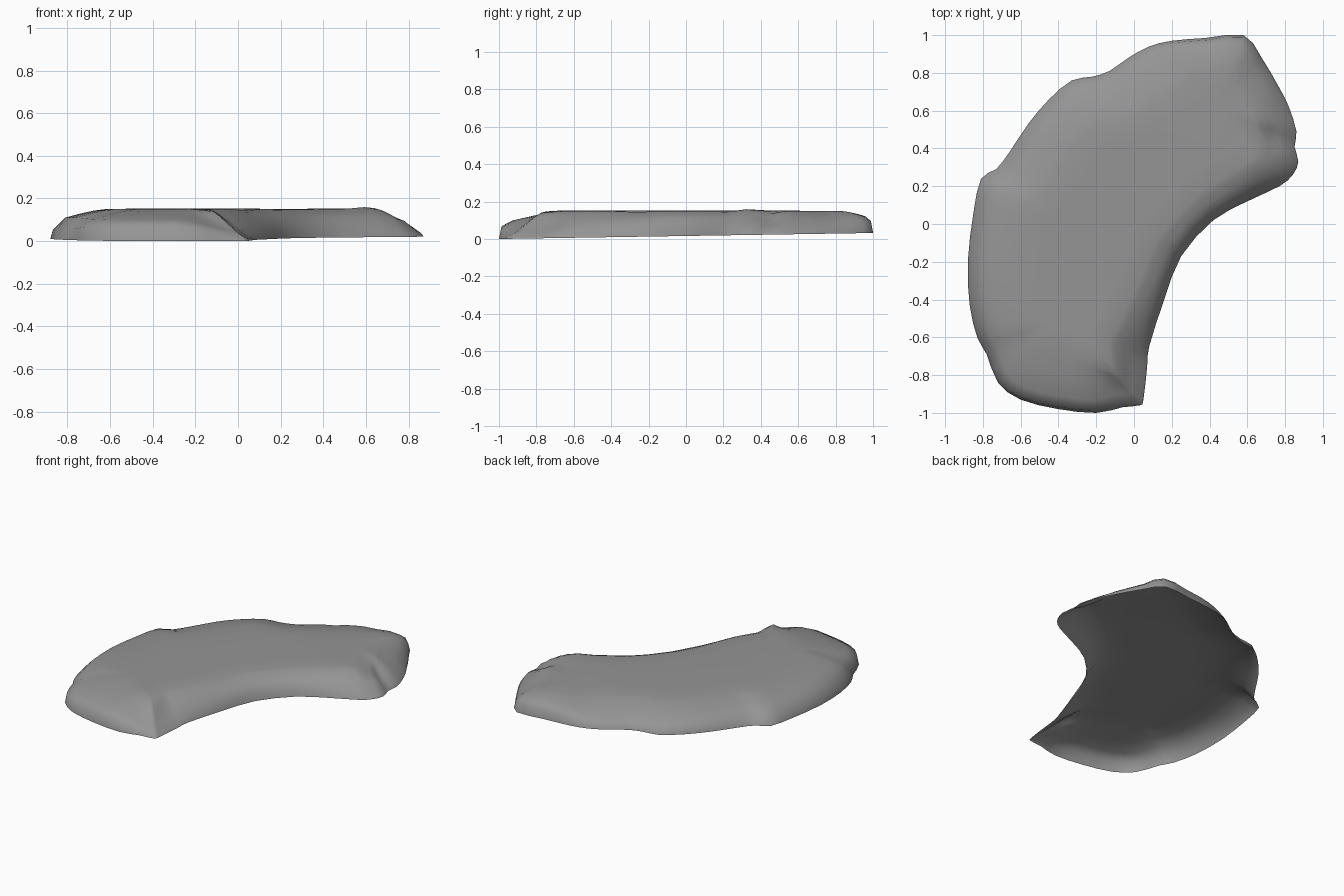
import bpy, bmesh, math
from mathutils import Vector
from mathutils.geometry import intersect_point_line

cube = bpy.data.objects.get("Cube")
if cube:
    bpy.data.objects.remove(cube, do_unlink=True)

stone = bpy.data.materials.new("grey stone")
stone.use_nodes = True
colour = (0.3, 0.3, 0.3, 1)
stone.diffuse_color = colour
stone.node_tree.nodes["Principled BSDF"].inputs["Base Color"].default_value = colour

# Footprint of the slab, anticlockwise from the front tip
OUTLINE = [(.03, -.96), (.05, -.93), (.07, -.75), (.08, -.65), (.16, -.4), (.25, -.17),
           (.42, .02), (.6, .12), (.77, .2), (.84, .26), (.87, .33), (.85, .41), (.86, .49),
           (.82, .62), (.77, .72), (.67, .89), (.58, 1), (.38, .985), (.2, .97), (.08, .94),
           (-.03, .88), (-.13, .81), (-.22, .78), (-.33, .76), (-.45, .66), (-.56, .53),
           (-.66, .38), (-.73, .29), (-.81, .24), (-.85, .06), (-.88, -.2), (-.87, -.43),
           (-.83, -.6), (-.78, -.69), (-.72, -.84), (-.6, -.93), (-.4, -.98), (-.2, -1), (-.06, -.97)]
# Ridge line that the rings shrink towards
SPINE = [Vector(p) for p in [(-.36, -.5), (-.34, -.1), (-.1, .3), (.42, .62)]]
# Dents and bumps: x, y, radius, height
FEATURES = [(.74, .45, .08, -.03), (.62, .29, .08, .012), (.1, -.32, .1, -.012),
            (.2, .18, .12, -.005), (-.05, -.84, .12, -.02), (.3, .75, .2, -.005)]
TOP = .152


def nearest_on_spine(p):
    nearest = []
    for a, b in zip(SPINE, SPINE[1:]):
        f = intersect_point_line(p, a, b)[1]
        nearest.append(a.lerp(b, min(1, max(0, f))))
    return min(nearest, key=lambda q: (q - p).length)


def base_height(p):
    return .016 * (p.y + 1)


def edge_shape(p):
    """Wall height, shoulder inset, shoulder height and plateau inset for one edge."""
    if p.y < -.62 and p.x > -.1:      # low front ledge
        return .012, .08, .05, .24
    if p.y < -.75:                    # front end
        return .07, .07, .09, .36
    if p.x < -.65 and p.y > .1:       # outer corner
        return .02, .07, .085, .27
    if p.x < -.65:                    # outer side
        return .04, .07, .1, .26
    if p.y > .8 and p.x > .5:         # back corner
        return .045, .06, .1, .19
    if p.y > .9 and p.x > .25:        # back end
        return .075, .03, .12, .15
    if p.y > .7 and p.x < .3:         # back side
        return .03, .06, .08, .28
    if p.x > .7:                      # end lobe
        return .015, .1, .09, .23
    if p.x > 0:                       # hollow side
        return .04, .05, .1, .16
    return .04, .07, .095, .27


# Rounded footprint: one extra point between neighbours
corners = [Vector(p) for p in OUTLINE]
count = len(corners)
edge = []
for i, p in enumerate(corners):
    before, after, beyond = corners[i - 1], corners[(i + 1) % count], corners[(i + 2) % count]
    edge += [p, (p + after) * .5625 - (before + beyond) * .0625]
total = len(edge)

# Blend the edge shapes along the rim
raw = [edge_shape(p) for p in edge]
shapes = []
for i in range(total):
    near = [raw[(i + k) % total] for k in range(-2, 3)]
    shapes.append([sum(v) / len(near) for v in zip(*near)])

bm = bmesh.new()
rings = [[bm.verts.new((p.x, p.y, base_height(p))) for p in edge]]


def add_ring(place):
    ring = []
    for p, shape in zip(edge, shapes):
        centre = nearest_on_spine(p)
        inset, z = place(p, *shape)
        q = p.lerp(centre, min(.85, inset / (centre - p).length))
        for x, y, radius, rise in FEATURES:
            gap = (q - Vector((x, y))).length / radius
            if inset > .02:
                z += rise * math.exp(-gap * gap)
        ring.append(bm.verts.new((q.x, q.y, z)))
    rings.append(ring)


# Wall, shoulder, slope, plateau and inner rings
add_ring(lambda p, wall, inset, height, plateau: (.012, base_height(p) + wall))
add_ring(lambda p, wall, inset, height, plateau: (inset, height + .01))
for part in (.35, .7):
    add_ring(lambda p, wall, inset, height, plateau:
             (inset + (plateau - inset) * part,
              height + .01 + (TOP - height - .01) * (part + .08)))
add_ring(lambda p, wall, inset, height, plateau: (plateau, TOP - .002))
add_ring(lambda p, wall, inset, height, plateau: (plateau + .12, TOP))

# Skin between rings, closed on top and open underneath
for low, high in zip(rings, rings[1:]):
    for i in range(total):
        j = (i + 1) % total
        bm.faces.new((low[i], low[j], high[j], high[i]))
top_face = bm.faces.new(rings[-1])
bmesh.ops.triangulate(bm, faces=[top_face])

mesh = bpy.data.meshes.new("stone_slab")
bm.to_mesh(mesh)
bm.free()
mesh.materials.append(stone)
slab = bpy.data.objects.new("stone_slab", mesh)
bpy.context.collection.objects.link(slab)
bpy.context.view_layer.objects.active = slab
slab.select_set(True)
bpy.ops.object.shade_smooth_by_angle(angle=math.radians(60))
